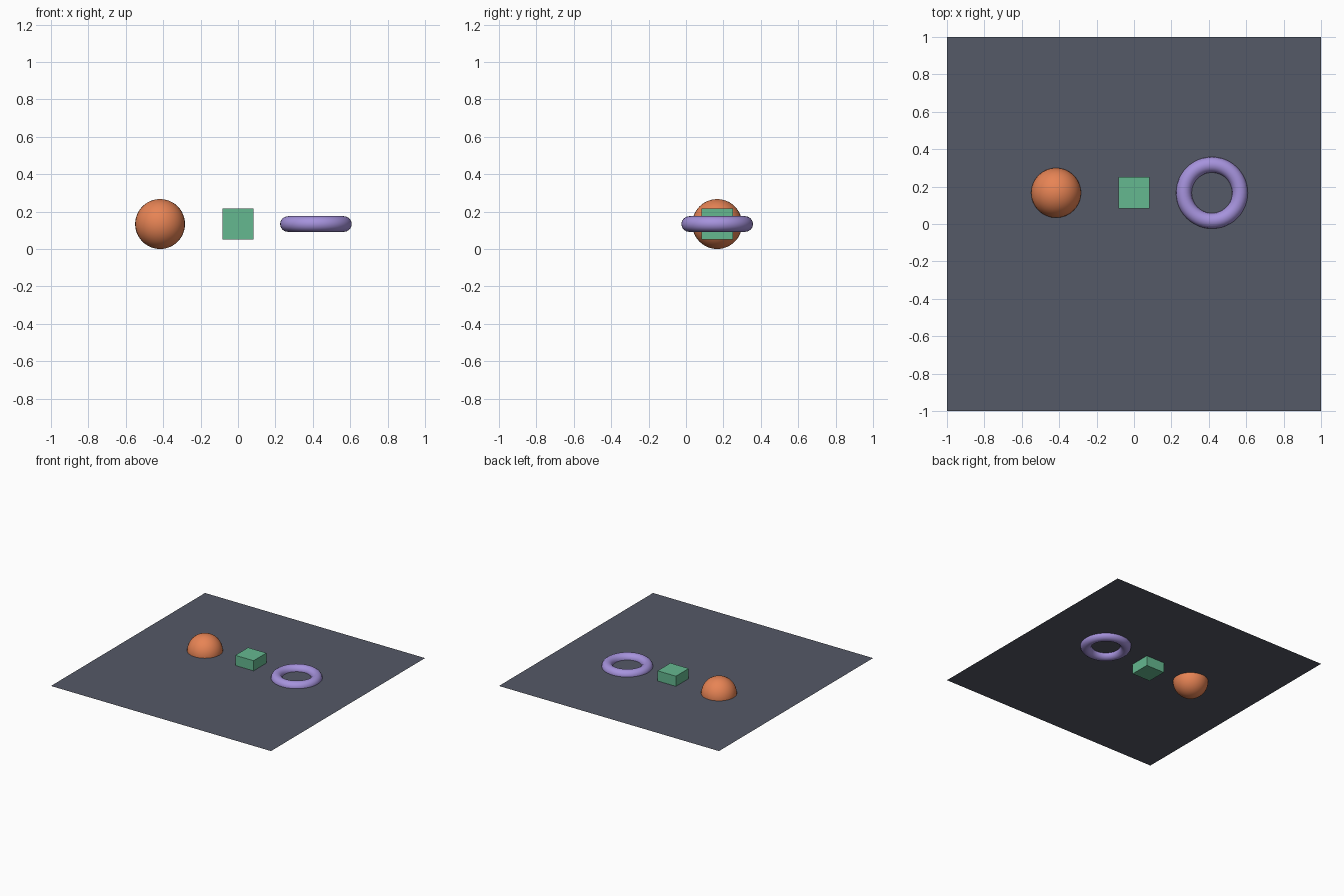
import bpy

if "Cube" in bpy.data.objects:
    bpy.data.objects.remove(bpy.data.objects["Cube"])

U = 1 / 12          # the layout follows a twelfth-unit module
Y = 2 * U           # row the three solids sit on
Z = 1.6 * U         # ground sheet passes through their centres


def finish(name, color, smooth=True):
    ob = bpy.context.object
    ob.name = name
    mat = bpy.data.materials.new(name + "_color")
    mat.diffuse_color = (*color, 1)
    mat.use_nodes = True
    mat.node_tree.nodes["Principled BSDF"].inputs["Base Color"].default_value = mat.diffuse_color
    ob.data.materials.append(mat)
    if smooth:
        bpy.ops.object.shade_smooth_by_angle()
    return ob


# Thin ground sheet
bpy.ops.mesh.primitive_plane_add(size=2, location=(0, 0, Z))
finish("ground_sheet", (0.09, 0.10, 0.135), smooth=False)

# Orange ball
bpy.ops.mesh.primitive_uv_sphere_add(segments=32, ring_count=24, radius=1.6 * U,
                                     location=(-5 * U, Y, Z))
finish("ball", (0.80, 0.23, 0.09))

# Green cube
bpy.ops.mesh.primitive_cube_add(size=2 * U, location=(0, Y, Z))
finish("cube", (0.13, 0.48, 0.28), smooth=False)

# Purple ring lying flat
bpy.ops.mesh.primitive_torus_add(major_segments=48, minor_segments=16,
                                 major_radius=1.8 * U, minor_radius=0.5 * U,
                                 location=(5 * U, Y, Z))
finish("ring", (0.38, 0.29, 0.72))
